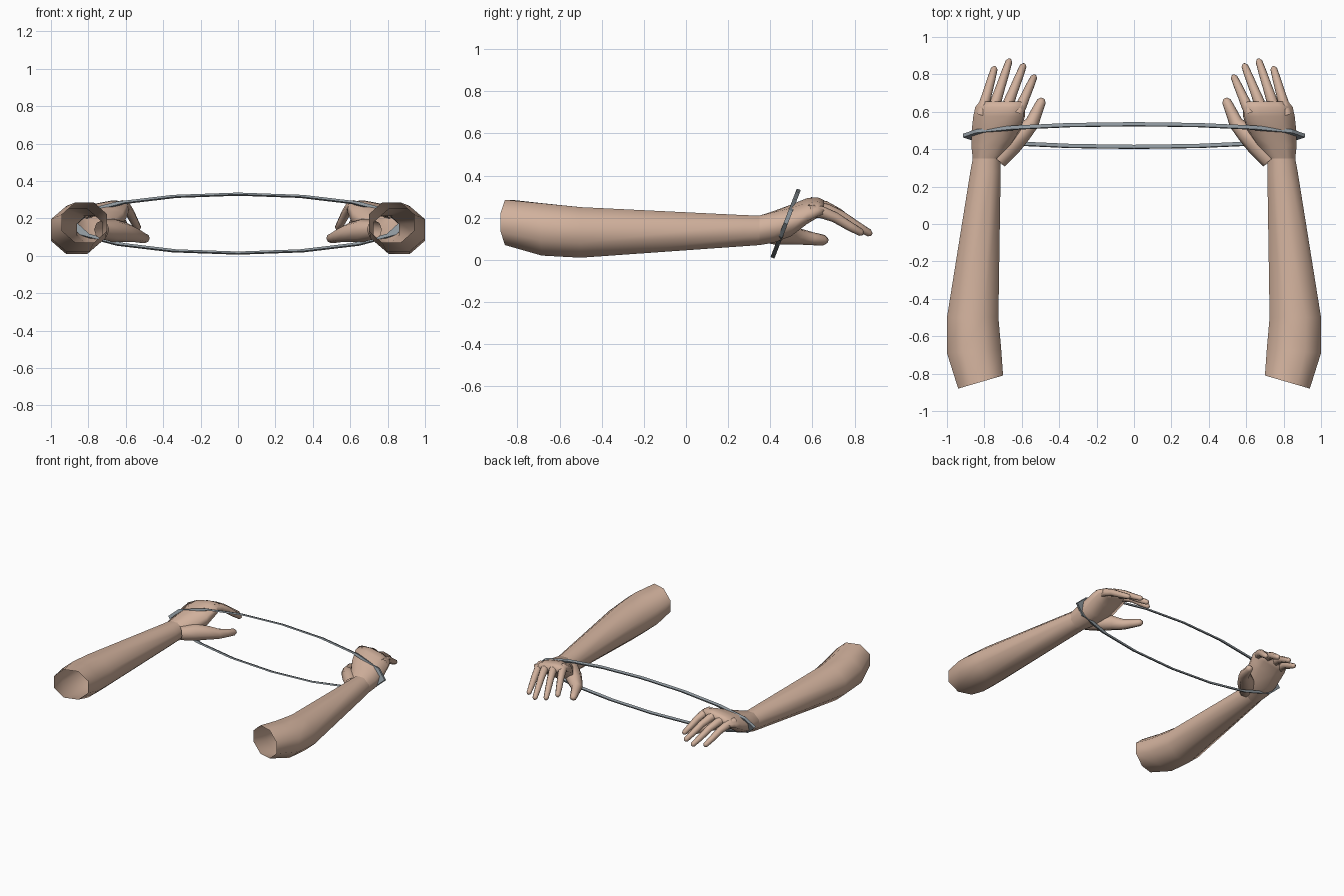
import bpy, bmesh, math
from mathutils import Vector, Matrix

if "Cube" in bpy.data.objects:
    bpy.data.objects.remove(bpy.data.objects["Cube"])


def material(name, rgb):
    m = bpy.data.materials.new(name)
    m.diffuse_color = (*rgb, 1)
    m.use_nodes = True
    m.node_tree.nodes["Principled BSDF"].inputs["Base Color"].default_value = m.diffuse_color
    return m


skin = material("skin", (0.64, 0.44, 0.335))
steel = material("steel grey", (0.27, 0.31, 0.34))


def finish(name, bm, mat, angle, mirror=True):
    bmesh.ops.recalc_face_normals(bm, faces=bm.faces)
    me = bpy.data.meshes.new(name)
    bm.to_mesh(me)
    bm.free()
    me.materials.append(mat)
    ob = bpy.data.objects.new(name, me)
    bpy.context.collection.objects.link(ob)
    bpy.ops.object.select_all(action='DESELECT')
    bpy.context.view_layer.objects.active = ob
    ob.select_set(True)
    bpy.ops.object.shade_smooth_by_angle(angle=math.radians(angle))
    if mirror:
        mod = ob.modifiers.new("mirror", 'MIRROR')
        mod.use_mirror_merge = False
    return ob


def loft(name, rings, cap_start=False, cap_end=True):
    """Skin a list of rings (each a list of points) into one tube."""
    bm = bmesh.new()
    loops = [[bm.verts.new(p) for p in r] for r in rings]
    n = len(loops[0])
    for a, b in zip(loops, loops[1:]):
        for i in range(n):
            j = (i + 1) % n
            bm.faces.new((a[i], a[j], b[j], b[i]))
    if cap_start:
        bm.faces.new(loops[0])
    if cap_end:
        bm.faces.new(loops[-1])
    return finish(name, bm, skin, 80)


def flat_ring(x0, x1, z0, z1, y, skew=0.0, roll=0.0, n=8):
    """Ring across the forearm; skew slants the cut, roll tips the palm."""
    k = 1 / math.cos(math.pi / n)
    c = Vector(((x0 + x1) / 2, y, (z0 + z1) / 2))
    rot = Matrix.Rotation(math.radians(roll), 3, 'Y')
    pts = []
    for i in range(n):
        a = 2 * math.pi * (i + 0.5) / n
        u, v = math.cos(a) * k, math.sin(a) * k
        pts.append(c + rot @ Vector((u * (x1 - x0) / 2, -skew * u, v * (z1 - z0) / 2)))
    return pts


def digit(name, path, radii, n=8):
    """Tapered round finger along a path with a rounded tip."""
    p = [Vector(q) for q in path]
    end = (p[-1] - p[-2]).normalized()
    p.append(p[-1] + end * radii[-1] * 0.7)
    radii = list(radii) + [radii[-1] * 0.5]
    rings = []
    for i, c in enumerate(p):
        d = (p[min(i + 1, len(p) - 1)] - p[max(i - 1, 0)]).normalized()
        side = d.cross(Vector((0, 0, 1))).normalized()
        up = side.cross(d)
        rings.append([c + (side * math.cos(t) + up * math.sin(t)) * radii[i]
                      for t in (2 * math.pi * k / n for k in range(n))])
    loft(name, rings)


# Forearm with an open, slanted elbow end
loft("forearm", [
    flat_ring(0.70, 0.94, 0.07, 0.285, -0.845, 0.035),
    flat_ring(0.71, 1.00, 0.02, 0.268, -0.68, 0.01),
    flat_ring(0.725, 1.00, 0.01, 0.25, -0.50),
    flat_ring(0.713, 0.875, 0.065, 0.212, 0.28),
    flat_ring(0.715, 0.862, 0.07, 0.21, 0.35),
], cap_end=False)

# Palm, tipped so the index side is higher
loft("palm", [
    flat_ring(0.715, 0.862, 0.07, 0.21, 0.35),
    flat_ring(0.66, 0.868, 0.085, 0.23, 0.42, roll=4),
    flat_ring(0.61, 0.865, 0.12, 0.255, 0.50, roll=9),
    flat_ring(0.585, 0.858, 0.18, 0.283, 0.575, roll=11),
    flat_ring(0.585, 0.848, 0.21, 0.287, 0.625, roll=11),
    flat_ring(0.60, 0.825, 0.225, 0.275, 0.655, roll=11),
])

# Thumb
digit("thumb", [(0.73, 0.34, 0.14), (0.665, 0.42, 0.135), (0.60, 0.485, 0.125),
                (0.545, 0.54, 0.11), (0.52, 0.60, 0.10), (0.495, 0.655, 0.093)],
      [0.05, 0.062, 0.052, 0.038, 0.031, 0.025])

# Fingers: base, tip, from index to little finger
fingers = {
    "index_finger": ((0.622, 0.59, 0.268), (0.535, 0.785, 0.15)),
    "middle_finger": ((0.69, 0.60, 0.262), (0.592, 0.845, 0.135)),
    "ring_finger": ((0.757, 0.60, 0.248), (0.668, 0.87, 0.127)),
    "little_finger": ((0.818, 0.58, 0.232), (0.747, 0.83, 0.13)),
}
for name, (a, b) in fingers.items():
    a, b = Vector(a), Vector(b)
    path = [a.lerp(b, t) + Vector((0, 0, h))
            for t, h in ((0, 0), (0.25, 0.02), (0.5, 0.022), (0.78, 0.008), (1, 0))]
    digit(name, path, [0.03, 0.029, 0.025, 0.022, 0.018])

# Stretched flat hoop around both wrists, in a tilted plane
bm = bmesh.new()
centre = Vector((0, 0.473, 0.172))
slope = Vector((0, 0.125, 0.325)).normalized()
normal = Vector((0, -slope.z, slope.y))
N = 16
loops = []
for i in range(N):
    a = 2 * math.pi * i / N
    loops.append([bm.verts.new(centre + Vector((0.915 * s * math.cos(a), 0, 0))
                               + slope * (0.174 * s * math.sin(a)) + normal * h)
                  for s, h in ((1, 0.01), (1, -0.01), (0.94, -0.01), (0.94, 0.01))])
for i in range(N):
    p, q = loops[i], loops[(i + 1) % N]
    for k in range(4):
        m = (k + 1) % 4
        bm.faces.new((p[k], p[m], q[m], q[k]))
finish("hoop", bm, steel, 20, mirror=False)
